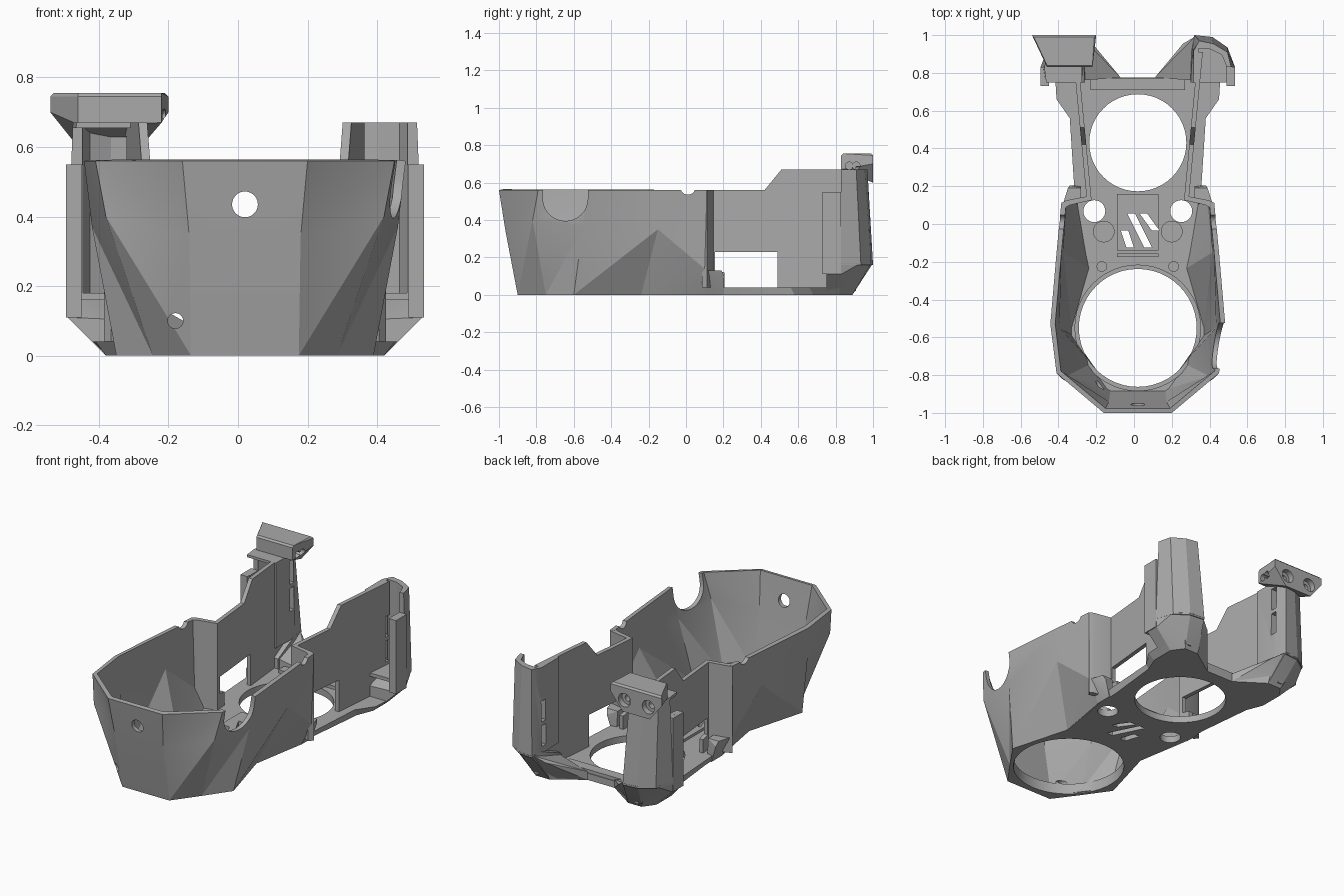
import bpy, bmesh, math
from mathutils import Matrix

if "Cube" in bpy.data.objects:
    bpy.data.objects.remove(bpy.data.objects["Cube"])

CX = 0.02  # the body is symmetric about this x
grey = bpy.data.materials.new("plain grey")
grey.use_nodes = True
GREY = (0.4, 0.4, 0.4, 1)
grey.diffuse_color = GREY
grey.node_tree.nodes["Principled BSDF"].inputs["Base Color"].default_value = GREY
parts = []


def make(name, bm, keep=True):
    bmesh.ops.recalc_face_normals(bm, faces=bm.faces)
    me = bpy.data.meshes.new(name)
    bm.to_mesh(me)
    bm.free()
    me.materials.append(grey)
    ob = bpy.data.objects.new(name, me)
    ob.location.x = CX
    bpy.context.collection.objects.link(ob)
    if keep:
        parts.append(ob)
    return ob


def solid(name, low, high, keep=True):
    """Closed solid between two matching loops."""
    bm = bmesh.new()
    a = [bm.verts.new(p) for p in low]
    b = [bm.verts.new(p) for p in high]
    bm.faces.new(a)
    bm.faces.new(b)
    for i in range(len(a)):
        j = (i + 1) % len(a)
        bm.faces.new((a[i], a[j], b[j], b[i]))
    return make(name, bm, keep)


def prism_z(name, pts, z0, z1, keep=True):
    return solid(name, [(x, y, z0) for x, y in pts], [(x, y, z1) for x, y in pts], keep)


def prism_x(name, pts, x0, x1, keep=True):
    return solid(name, [(x0, y, z) for y, z in pts], [(x1, y, z) for y, z in pts], keep)


def box(name, x0, x1, y0, y1, z0, z1, keep=True):
    return prism_z(name, [(x0, y0), (x1, y0), (x1, y1), (x0, y1)], z0, z1, keep)


def hull(name, pts):
    bm = bmesh.new()
    for p in pts:
        bm.verts.new(p)
    bmesh.ops.convex_hull(bm, input=bm.verts)
    loose = [v for v in bm.verts if not v.link_faces]
    bmesh.ops.delete(bm, geom=loose, context='VERTS')
    return make(name, bm)


def rod(name, centre, r, depth, axis='Z', keep=False):
    rot = {'X': Matrix.Rotation(math.pi / 2, 4, 'Y'),
           'Y': Matrix.Rotation(math.pi / 2, 4, 'X'), 'Z': Matrix()}[axis]
    bm = bmesh.new()
    bmesh.ops.create_cone(bm, cap_ends=True, segments=48, radius1=r, radius2=r,
                          depth=depth, matrix=Matrix.Translation(centre) @ rot)
    return make(name, bm, keep)


def apply(ob, mod):
    bpy.context.view_layer.objects.active = ob
    bpy.ops.object.modifier_apply(modifier=mod.name)


def cut(ob, *cutters):
    for c in cutters:
        mod = ob.modifiers.new("cut", 'BOOLEAN')
        mod.operation, mod.solver, mod.object = 'DIFFERENCE', 'EXACT', c
        apply(ob, mod)
        bpy.data.objects.remove(c)


def mirrored(half):
    return half + [(-x, y) for x, y in reversed(half)]


# Faceted front bucket: columns of bottom, middle and top points
half = [[(.155, -.90, 0), (.16, -.965, .34), (.18, -1, .56)],
        [(.265, -.75, 0), (.40, -.82, .40), (.43, -.79, .56)],
        [(.37, -.60, 0), (.44, -.55, .37), (.463, -.53, .56)],
        [(.27, -.24, 0), (.42, -.15, .35), (.43, -.15, .56)],
        [(.33, .11, 0), (.395, .11, .13), (.405, .11, .56)]]
cols = [[(-x, y, z) for x, y, z in c] for c in reversed(half)] + half
bm = bmesh.new()
grid = [[bm.verts.new(p) for p in c] for c in cols]
for i in range(len(grid) - 1):
    for k in range(2):
        a, b, c, d = grid[i][k], grid[i + 1][k], grid[i + 1][k + 1], grid[i][k + 1]
        tris = ((a, b, c), (a, c, d)) if i >= len(half) else ((a, b, d), (b, c, d))
        for t in tris:
            bm.faces.new(t)
bucket = make("front_bucket", bm)
shell = bucket.modifiers.new("shell", 'SOLIDIFY')
shell.thickness, shell.offset = 0.026, -1
if bucket.data.polygons[len(half) * 4 - 4].normal.y > 0:
    bucket.data.flip_normals()
apply(bucket, shell)
cut(bucket,
    rod("front_hole", (0, -.98, .435), .037, .3, 'Y'),
    rod("screw_hole", (-.20, -.88, .10), .022, .2, 'Y'),
    rod("side_notch", (.45, -.645, .515), .12, .16, 'X'),
    box("side_notch_top", .37, .53, -.765, -.525, .515, .7, False),
    rod("rim_notch", (0, .01, .575), .04, 1.2, 'X'))

# Floor plate with openings
low = mirrored([(.155, -.90), (.37, -.60), (.27, -.24), (.32, .10), (.325, .25), (.36, .58),
                (.40, .68), (.40, .82), (.35, .89), (.26, .89), (.09, .775)])
high = mirrored([(.155, -.90), (.37, -.60), (.28, -.24), (.33, .10), (.34, .25), (.36, .56),
                 (.43, .66), (.44, .82), (.37, .91), (.26, .91), (.09, .775)])
floor = solid("floor_plate", [(x, y, 0) for x, y in low], [(x, y, .04) for x, y in high])
pad = box("centre_pad", -.11, .11, -.14, .16, .03, .055)
cut(floor, rod("front_opening", (0, -.55, 0), .312, .3),
    rod("rear_opening", (0, .43, 0), .257, .3))
for s in (-1, 1):
    cut(floor, rod("floor_hole", (s * .23, .068, 0), .058, .3))
vents = [(-.09, -.04, -.125, -.035), (-.055, .055, -.125, .055), (.01, .095, -.035, .055)]
for ob in (floor, pad):
    for x0, x1, y0, y1 in vents:
        cut(ob, prism_z("vent", [(x0, y1), (x0 + .04, y1), (x1 + .02, y0), (x1 - .02, y0)],
                        -.1, .2, False))

# Raised lip around the front opening, rear sill and ledge
lip = rod("opening_lip", (0, -.55, .05), .335, .03, keep=True)
cut(lip, rod("lip_hole", (0, -.55, .05), .312, .2))
box("rear_sill", -.25, .25, .71, .77, .03, .06)
box("floor_ledge", -.11, .11, -.175, -.155, .03, .065)

# Rear post outlines seen from above: base, tapered top and inner hollow
RING = [(.295, .75), (.50, .75), (.515, .83), (.475, .935), (.395, .99), (.30, 1.0), (.29, .92)]
TOP = [(.295, .75), (.485, .75), (.495, .83), (.475, .91), (.40, .955), (.325, .97), (.295, .915)]
HOLLOW = [(.322, .70), (.465, .70), (.468, .84), (.445, .895), (.385, .925), (.322, .93)]
FOOT = [(.28, .75), (.40, .75), (.40, .82), (.35, .89), (.26, .89)]
# Side wall outline, diverging to the rear
WALL = [(.125, .02), (.125, .56), (.42, .56), (.51, .67), (.91, .67), (.91, .02)]
for s, side in ((-1, "right"), (1, "left")):
    # Small floor bosses
    rod(side + "_boss", (s * .18, -.04, .045), .057, .03, keep=True)
    rod(side + "_pin", (s * .19, -.225, .045), .028, .03, keep=True)

    # Thin step panel joining bucket to side wall, with its low block
    prism_z(side + "_step", [(s * .385, .085), (s * .405, .112), (s * .38, .125),
                             (s * .25, .15), (s * .25, .125), (s * .36, .10)], .04, .56)
    hull(side + "_step_foot", [(s * x, y, z) for x, y, z in
         [(.30, .12, 0), (.33, .10, 0), (.33, .2, 0), (.30, .2, 0),
          (.30, .12, .13), (.395, .11, .13), (.37, .19, .13), (.30, .19, .13), (.36, .205, .10)]])

    # Stepped side wall with window
    inner, outer = ([(s * (t + .095 * (y - .15)), y, z) for y, z in WALL] for t in (.247, .272))
    wall = solid(side + "_wall", inner, outer)
    cut(wall, prism_x("window", [(.205, .04), (.205, .12), (.155, .13), (.155, .23), (.49, .23),
                                 (.49, .04)], s * .2, s * .42, False))

    # Hollow rear post, open to the front, with two slots through its inner side
    post = solid(side + "_post", [(s * x, y, .16) for x, y in RING],
                 [(s * x, y, .67) for x, y in TOP])
    roof = .655 if s < 0 else .8
    cut(post, prism_z("hollow", [(s * x, y) for x, y in HOLLOW], .18, roof, False),
        box("front_relief", s * .40, s * .6, .70, .83, .55, roof, False))
    lo, hi = (.33, .63) if s < 0 else (.20, .47)
    mid = (lo + hi) / 2
    for z0, z1 in ((lo, mid - .012), (mid + .012, hi)):
        for ob in (post, wall):
            cut(ob, box("inner_slot", s * .2, s * .37, .88, .92, z0, z1, False))

    # Post flange, foot and inner wing
    edge = [(s * x, y) for x, y in ((.47, .73), (.515, .73), (.515, .83), (.47, .83))]
    prism_z(side + "_flange", edge, .11, .55)
    hull(side + "_foot", [(s * x, y, 0) for x, y in FOOT] +
         [(s * x, y, .17) for x, y in RING[2:]] +
         [(s * .28, .75, .10), (s * .51, .75, .11), (s * .51, .83, .11)])
    hull(side + "_wing", [(s * x, y, z) for x, y, z in
         [(.09, .775, 0), (.09, .775, .05), (.30, .76, 0), (.30, .76, .10), (.24, .955, .13),
          (.30, .99, .17), (.27, .89, 0)]])

# Mounting bracket on top of the right post
bracket = hull("mount_bracket", [(x - CX, y, z) for x, y, z in
    [(-.54, 1, .745), (-.53, .99, .755), (-.21, .99, .755), (-.20, 1, .745),
     (-.54, 1, .70), (-.20, 1, .70), (-.46, 1, .60), (-.28, 1, .60),
     (-.47, .90, .755), (-.46, .84, .755), (-.22, .84, .755), (-.46, .83, .745),
     (-.22, .83, .745), (-.46, .83, .665), (-.22, .83, .67)]])
for x in (-.47, -.313):
    cut(bracket, rod("socket", (x, 1, .67), .04, .07, 'Y'),
        rod("socket_bore", (x, .96, .67), .02, .1, 'Y'))
for y in (.872, .91):
    cut(bracket, rod("side_bore", (-.24, y, .69), .02, .12, 'X'))

# Smooth gentle bends, keep hard edges
bpy.ops.object.select_all(action='DESELECT')
for ob in parts:
    ob.select_set(True)
bpy.context.view_layer.objects.active = parts[0]
bpy.ops.object.shade_smooth_by_angle(angle=math.radians(18))
